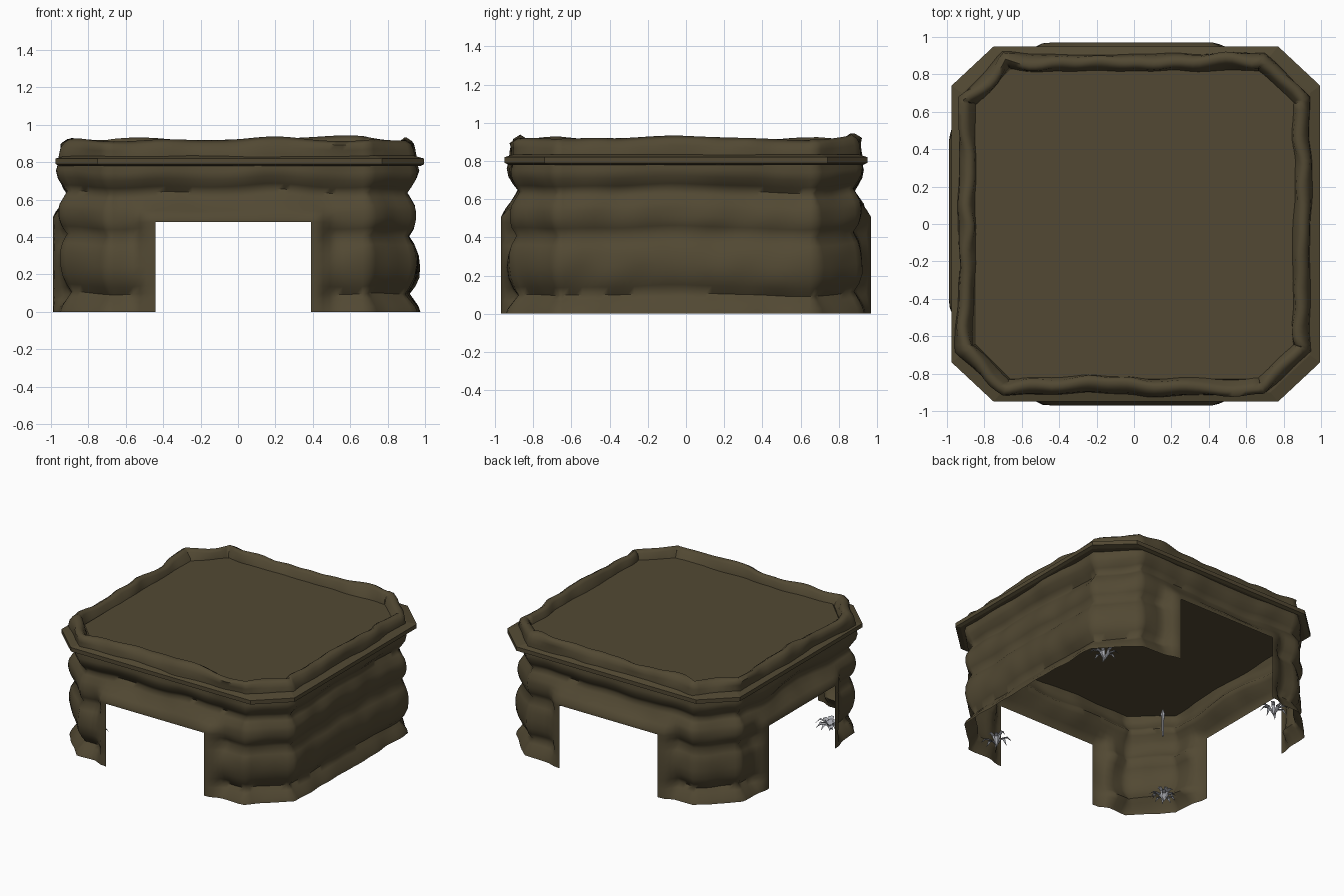
import bpy, bmesh, math, random
from mathutils import Vector, noise

if "Cube" in bpy.data.objects:
    bpy.data.objects.remove(bpy.data.objects["Cube"])

random.seed(4)


def material(name, rgb):
    m = bpy.data.materials.new(name)
    m.diffuse_color = (*rgb, 1)
    m.use_nodes = True
    m.node_tree.nodes["Principled BSDF"].inputs["Base Color"].default_value = m.diffuse_color
    return m


ROCK = material("brown rock", (0.084, 0.066, 0.033))
GREY = material("pale grey", (0.45, 0.46, 0.50))


def finish(bm, name, mat, angle=None):
    me = bpy.data.meshes.new(name)
    bm.to_mesh(me)
    bm.free()
    me.materials.append(mat)
    ob = bpy.data.objects.new(name, me)
    bpy.context.collection.objects.link(ob)
    if angle:
        bpy.ops.object.select_all(action='DESELECT')
        ob.select_set(True)
        bpy.context.view_layer.objects.active = ob
        bpy.ops.object.shade_smooth_by_angle(angle=math.radians(angle))
    return ob


def octagon(hx, hy, cx, cy):
    # counter-clockwise chamfered rectangle, starting on the front side
    return [Vector(p) for p in ((-cx, -hy), (cx, -hy), (hx, -cy), (hx, cy),
                                (cx, hy), (-cx, hy), (-hx, cy), (-hx, -cy))]


def smooth(a, b, v):
    t = max(0, min(1, (v - a) / (b - a)))
    return t * t * (3 - 2 * t)


# --- rock walls: layered profile (height, outward offset) swept round an octagon
PROFILE = [(0, .02), (.03, .01), (.07, -.02), (.1, -.042), (.14, -.015), (.19, .005), (.25, .01),
           (.31, .006), (.36, -.01), (.41, -.042), (.45, -.015), (.48, -.005), (.505, 0), (.54, 0),
           (.57, -.006), (.61, -.03), (.64, -.048), (.67, -.025), (.71, 0), (.75, .008),
           (.79, -.004), (.83, -.005), (.87, -.01), (.9, -.02), (.92, -.05), (.9, -.08), (.83, -.1)]
DOOR_TOP = .48
# side: (along-axis, facing sign, door start, door end, plane distance)
DOORS = {0: (0, -1, -.44, .39, .97), 4: (0, 1, -.44, .39, .97), 6: (1, -1, -.39, .41, .99)}

corners = octagon(.945, .915, .70, .68)
ring = []                                   # (point, outward normal, side)
for side in range(8):
    a, b = corners[side], corners[(side + 1) % 8]
    d = (b - a).normalized()
    n = Vector((d.y, -d.x))
    n_prev = (a - corners[side - 1]).normalized()
    corner_n = (n + Vector((n_prev.y, -n_prev.x))).normalized()
    count = 8 if side % 2 else 40
    stops = [a.lerp(b, i / count) for i in range(count)]
    if side in DOORS:
        axis, _, lo, hi, _ = DOORS[side]
        stops = [p for p in stops if p == a or min(abs(p[axis] - lo), abs(p[axis] - hi)) > .02]
        for e in (lo, hi):
            p = a.copy()
            p[axis] = e
            stops.append(p)
        stops.sort(key=lambda p: (p - a).length)
    for i, p in enumerate(stops):
        ring.append((p, corner_n if i == 0 else n, side))

bm = bmesh.new()
rows = []
for k, (z, off) in enumerate(PROFILE):
    row = []
    for p, n, side in ring:
        broad = noise.noise(Vector((p.x * 2.2, p.y * 2.2, z * 2.5)))
        fine = noise.noise(Vector((p.x * 6 + 9, p.y * 6, z * 6)))
        wave = noise.noise(Vector((p.x * 2.5, p.y * 2.5, 7)))
        rim = .03 * fine if z > .88 else 0
        q = p + n * (off + .02 * broad + .014 * fine + rim)
        h = z + .03 * wave * smooth(0, .1, z)
        if side in DOORS:                   # ease the rock out to a flat frame round the doorways
            axis, sign, lo, hi, dist = DOORS[side]
            u = p[axis]
            w = smooth(lo - .13, lo - .03, u) * (1 - smooth(hi + .03, hi + .13, u))
            w *= 1 - smooth(.505, .575, z)
            q[1 - axis] += (sign * dist - q[1 - axis]) * w
            q[axis] += (u - q[axis]) * w
            h += (z - h) * w
        row.append(bm.verts.new((q.x, q.y, h)))
    rows.append(row)
for k in range(len(rows) - 1):
    for i in range(len(ring)):
        j = (i + 1) % len(ring)
        side = ring[i][2]
        if side in DOORS and PROFILE[k + 1][0] <= DOOR_TOP + .001:
            axis, _, lo, hi, _ = DOORS[side]
            if lo < (ring[i][0][axis] + ring[j][0][axis]) / 2 < hi:
                continue
        bm.faces.new((rows[k][i], rows[k][j], rows[k + 1][j], rows[k + 1][i]))
finish(bm, "rock_walls", ROCK, 70)


# --- octagonal slab: ceiling below, ledge outside and roof surface on top
def slab(name, layers):
    bm = bmesh.new()
    loops = [[bm.verts.new((p.x, p.y, z)) for p in octagon(*size)] for size, z in layers]
    for lo, up in zip(loops, loops[1:]):
        for i in range(8):
            bm.faces.new((lo[i], lo[(i + 1) % 8], up[(i + 1) % 8], up[i]))
    bm.faces.new(loops[0][::-1])
    bm.faces.new(loops[-1])
    return finish(bm, name, ROCK)


ledge = slab("roof_slab", [((.965, .93, .73, .71), .78), ((.985, .95, .76, .74), .79),
                           ((.985, .95, .76, .74), .82), ((.93, .90, .72, .70), .835),
                           ((.87, .84, .68, .65), .835), ((.86, .83, .67, .64), .85)])
ledge.location.x = .01


# --- corner plants: arching pointed leaves
def plant(name, x, y, leaves, reach, height):
    bm = bmesh.new()
    for i in range(leaves):
        a = math.tau * i / leaves + random.uniform(-.2, .2)
        r, h = reach * random.uniform(.8, 1.1), height * random.uniform(.7, 1.1)
        out, across = Vector((math.cos(a), math.sin(a), 0)), Vector((-math.sin(a), math.cos(a), 0))
        pairs = []
        for t, width, lift in ((0, .005, 0), (.35, .013, .85), (.7, .012, 1), (1, .001, .55)):
            c = Vector((x, y, .005)) + out * r * t + Vector((0, 0, h * lift))
            pairs.append((bm.verts.new(c - across * width), bm.verts.new(c + across * width)))
        for (a0, a1), (b0, b1) in zip(pairs, pairs[1:]):
            bm.faces.new((a0, a1, b1, b0))
    finish(bm, name, GREY)


plant("plant_back_right", .78, .61, 8, .11, .085)
plant("plant_front_right", .59, -.78, 8, .11, .085)
plant("plant_back_left", -.61, .78, 8, .11, .085)
plant("plant_front_left", -.79, -.62, 16, .10, .07)

# --- slim torches in the corners
for label, x, y in (("front_left", -.79, -.63), ("back_left", -.62, .78),
                    ("back_right", .79, .63), ("front_right", .62, -.78)):
    bm = bmesh.new()
    for r1, r2, z0, z1 in ((.007, .010, .53, .68), (.010, .017, .68, .70), (.017, .004, .70, .74)):
        g = bmesh.ops.create_cone(bm, cap_ends=True, segments=8, radius1=r1, radius2=r2, depth=z1 - z0)
        bmesh.ops.translate(bm, verts=g["verts"], vec=(x, y, (z0 + z1) / 2))
    finish(bm, "torch_" + label, GREY)
